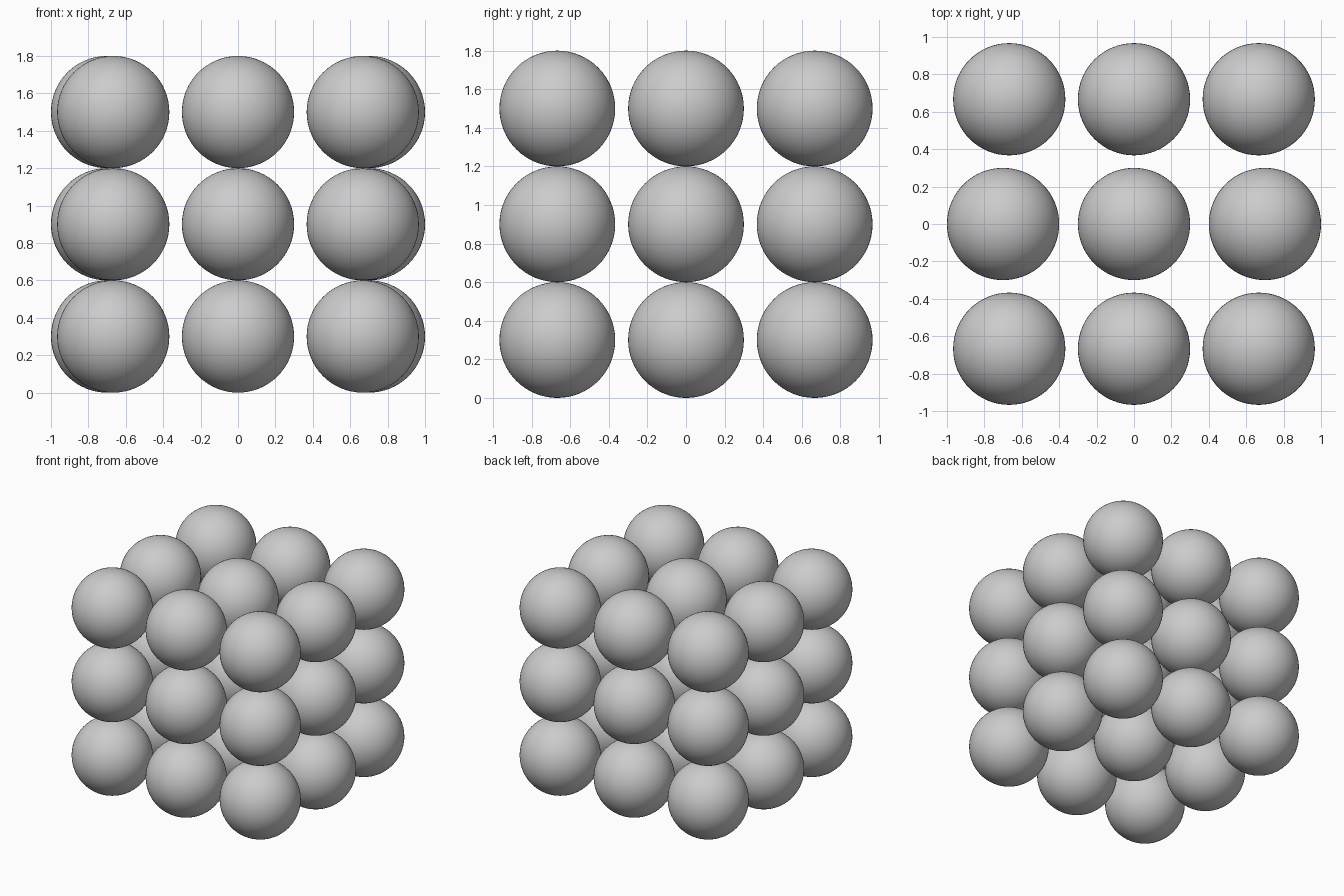
import bpy

if "Cube" in bpy.data.objects:
    bpy.data.objects.remove(bpy.data.objects["Cube"])

RADIUS = 0.3

# one shared smooth ball mesh
bpy.ops.mesh.primitive_uv_sphere_add(segments=64, ring_count=32, radius=RADIUS)
first = bpy.context.object
bpy.ops.object.shade_smooth()
mesh = first.data
mesh.name = "ball"
bpy.data.objects.remove(first)

# 3 x 3 x 3 stack; the middle row's outer balls sit slightly further out
for layer in range(3):
    for row in (-1, 0, 1):
        spread = 0.7 if row == 0 else 0.667
        for col in (-1, 0, 1):
            ball = bpy.data.objects.new(f"ball_{layer}_{row + 1}_{col + 1}", mesh)
            ball.location = (col * spread, row * 0.667, RADIUS + layer * 2 * RADIUS)
            bpy.context.collection.objects.link(ball)
